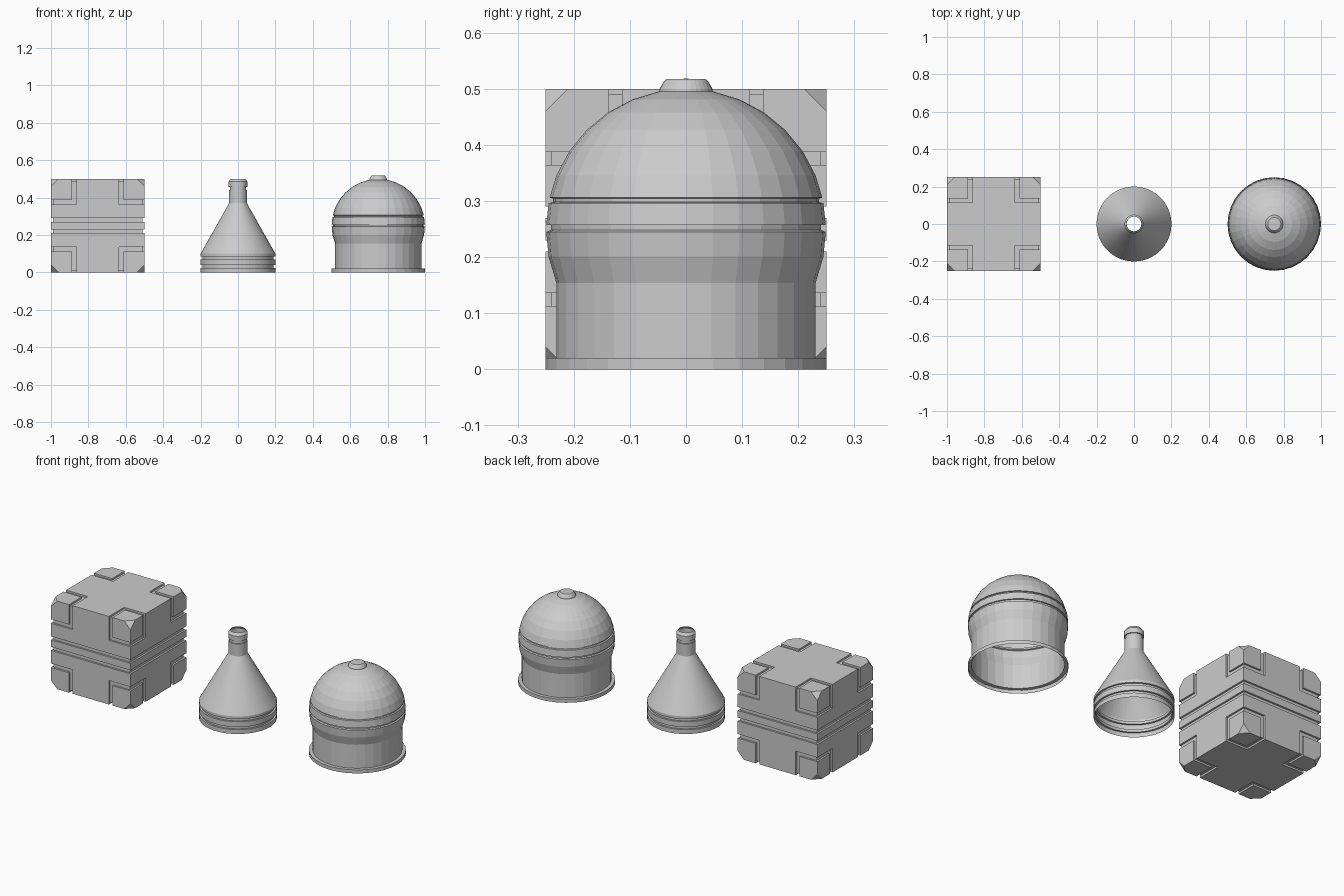
import bpy, bmesh
from math import sin, cos, pi, radians
from mathutils import Vector
from itertools import product

if "Cube" in bpy.data.objects:
    bpy.data.objects.remove(bpy.data.objects["Cube"])


def finish(bm, name, x):
    mesh = bpy.data.meshes.new(name)
    bm.to_mesh(mesh)
    bm.free()
    obj = bpy.data.objects.new(name, mesh)
    obj.location.x = x
    bpy.context.collection.objects.link(obj)
    return obj


def lathe(name, profile, segments, x):
    """Revolve an (r, z) profile, listed bottom to top, as an open shell."""
    bm = bmesh.new()
    rings = []
    for r, z in profile:
        rings.append([bm.verts.new((r * cos(2 * pi * i / segments),
                                    r * sin(2 * pi * i / segments), z))
                      for i in range(segments)])
    for a, b in zip(rings, rings[1:]):
        for i in range(segments):
            j = (i + 1) % segments
            bm.faces.new((a[i], a[j], b[j], b[i]))
    if profile[-1][0] < 0.001:
        bmesh.ops.remove_doubles(bm, verts=bm.verts, dist=1e-4)
    return finish(bm, name, x)


# Crate: solid cells on an uneven grid leave out the shallow grooves
S, DEPTH, BLOCK, GROOVE, CHAMFER = 0.5, 0.01, 0.113, 0.136, 0.04
half = [0, DEPTH, BLOCK, GROOVE]
cuts = half + [S - v for v in reversed(half)]
zcuts = sorted(cuts + [0.21, 0.23, 0.27, 0.29])
axes = [cuts, cuts, zcuts]
size = [len(a) - 1 for a in axes]


def solid(cell):
    if any(c < 0 or c >= n for c, n in zip(cell, size)):
        return False
    mid = [(a[c] + a[c + 1]) / 2 for a, c in zip(axes, cell)]
    d = [min(m, S - m) for m in mid]
    if 0.21 < d[2] < 0.23 and min(d[:2]) < DEPTH:
        return False
    return not (max(d) < GROOVE and max(d) > BLOCK and min(d) < DEPTH)


bm = bmesh.new()
for cell in product(*(range(n) for n in size)):
    if not solid(cell):
        continue
    for ax, side in product(range(3), (0, 1)):
        near = list(cell)
        near[ax] += 2 * side - 1
        if solid(near):
            continue
        u, v = (ax + 1) % 3, (ax + 2) % 3
        quad = []
        for du, dv in ((0, 0), (1, 0), (1, 1), (0, 1)):
            idx = list(cell)
            idx[ax] += side
            idx[u] += du
            idx[v] += dv
            p = [a[i] for a, i in zip(axes, idx)]
            quad.append(bm.verts.new((p[0] - S / 2, p[1] - S / 2, p[2])))
        bm.faces.new(quad if side else quad[::-1])
bmesh.ops.remove_doubles(bm, verts=bm.verts, dist=1e-5)

# Crate corners sliced off
for sx, sy, sz in product((-1, 1), repeat=3):
    n = Vector((sx, sy, sz))
    corner = Vector((sx * S / 2, sy * S / 2, S / 2 + sz * S / 2))
    bmesh.ops.bisect_plane(bm, geom=bm.verts[:] + bm.edges[:] + bm.faces[:],
                           plane_co=corner - Vector((sx * CHAMFER, 0, 0)),
                           plane_no=n, clear_outer=True)
    bmesh.ops.holes_fill(bm, edges=[e for e in bm.edges if e.is_boundary], sides=0)
bmesh.ops.dissolve_limit(bm, angle_limit=radians(1), verts=bm.verts, edges=bm.edges)
bmesh.ops.recalc_face_normals(bm, faces=bm.faces)
finish(bm, "crate", -0.75)

# Funnel: grooved collar, cone and ringed neck, open at both ends
lathe("funnel", [
    (0.2, 0), (0.2, 0.025), (0.19, 0.025), (0.19, 0.04), (0.2, 0.04),
    (0.2, 0.07), (0.19, 0.07), (0.19, 0.085), (0.2, 0.085), (0.2, 0.1),
    (0.048, 0.37), (0.048, 0.44), (0.044, 0.44), (0.044, 0.457),
    (0.05, 0.457), (0.05, 0.485), (0.039, 0.5)], 64, 0)

# Dome: flanged drum flowing into a sphere with two belt grooves
R = 0.25
upper = [(R * cos(pi * k / 16), R + R * sin(pi * k / 16)) for k in range(2, 8)]
lathe("dome", [
    (0.25, 0), (0.25, 0.02), (0.231, 0.02), (0.231, 0.154), (0.245, 0.201),
    (0.249, 0.245), (0.241, 0.248), (0.241, 0.257), (0.249, 0.257),
    (0.245, 0.296), (0.237, 0.298), (0.237, 0.304), (0.243, 0.306)]
    + upper + [(0, 0.5)], 32, 0.75)

# Cap on top of the dome
lathe("dome_cap", [(0.048, 0.494), (0.047, 0.5), (0.039, 0.514),
                   (0.035, 0.517), (0, 0.518)], 32, 0.75)
